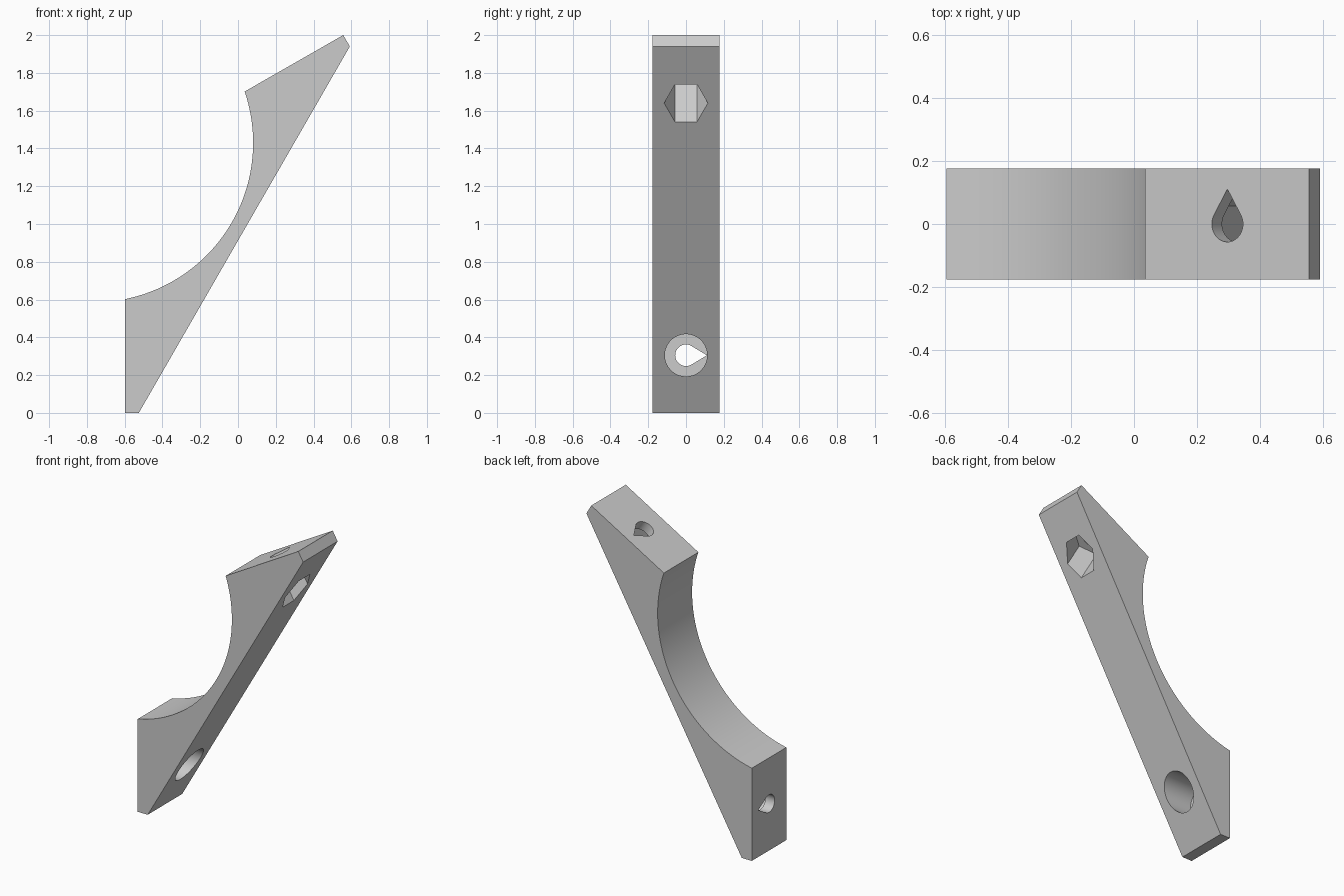
import bpy, bmesh
from math import sin, cos, pi, radians, sqrt
from mathutils import Vector

cube = bpy.data.objects.get("Cube")
if cube:
    bpy.data.objects.remove(cube, do_unlink=True)

grey = bpy.data.materials.new("plain grey")
grey.use_nodes = True
grey.diffuse_color = (0.6, 0.6, 0.6, 1)
grey.node_tree.nodes["Principled BSDF"].inputs["Base Color"].default_value = (0.6, 0.6, 0.6, 1)


def prism(name, ring, sweep):
    """Solid made by sweeping a closed ring of points along a vector."""
    bm = bmesh.new()
    face = bm.faces.new([bm.verts.new(p) for p in ring])
    grown = bmesh.ops.extrude_face_region(bm, geom=[face])["geom"]
    bmesh.ops.translate(bm, vec=sweep, verts=[g for g in grown if isinstance(g, bmesh.types.BMVert)])
    bmesh.ops.recalc_face_normals(bm, faces=bm.faces)
    mesh = bpy.data.meshes.new(name)
    bm.to_mesh(mesh)
    bm.free()
    mesh.materials.append(grey)
    obj = bpy.data.objects.new(name, mesh)
    bpy.context.collection.objects.link(obj)
    return obj


def polygon(radius, sides):
    return [(radius * cos(2 * pi * i / sides), radius * sin(2 * pi * i / sides)) for i in range(sides)]


def teardrop(radius, tip, steps=40):
    arc = [radians(60 + 240 * i / steps) for i in range(steps + 1)]
    return [(tip, 0)] + [(radius * cos(a), radius * sin(a)) for a in arc]


# Strut body: straight sloping back, two mounting faces, round saddle between
HALF_DEPTH = 0.177
outline = [(-0.597, 0), (-0.525, 0), (0.592, 1.94), (0.557, 2.0)]
SEGMENTS = 64
for i in range(SEGMENTS + 1):
    a = radians(18.75 - 97.5 * i / SEGMENTS)
    outline.append((-0.764 + 0.844 * cos(a), 1.43 + 0.844 * sin(a)))
outline[-1] = (-0.597, outline[-1][1])
body = prism("angled_strut", [(x, -HALF_DEPTH, z) for x, z in outline], (0, 2 * HALF_DEPTH, 0))

# Screw holes: a teardrop bore through each mounting face, wider recess behind
WALL = 0.065
holes = [
    ("upper", (0.297, 0, 1.851), (0.5, 0, -sqrt(0.75)), polygon(0.1155, 6)),
    ("lower", (-0.597, 0, 0.305), (1, 0, 0), polygon(0.112, 64)),
]
cutters = []
for name, start, axis, recess in holes:
    start, axis = Vector(start), Vector(axis)
    across = Vector((0, 1, 0))
    up = axis.cross(across)
    for part, shape, begin in (("bore", teardrop(0.057, 0.111), -0.1), ("recess", recess, WALL)):
        ring = [start + axis * begin + across * p + up * q for p, q in shape]
        cutter = prism(f"{name}_{part}_cutter", ring, axis * (0.7 - begin))
        cutter.hide_render = True
        cutters.append(cutter)

bpy.context.view_layer.objects.active = body
body.select_set(True)
for cutter in cutters:
    cut = body.modifiers.new(cutter.name, "BOOLEAN")
    cut.operation, cut.solver, cut.object = "DIFFERENCE", "EXACT", cutter
    bpy.ops.object.modifier_apply(modifier=cut.name)
    bpy.data.objects.remove(cutter, do_unlink=True)

bpy.ops.object.shade_smooth_by_angle(angle=radians(25))
